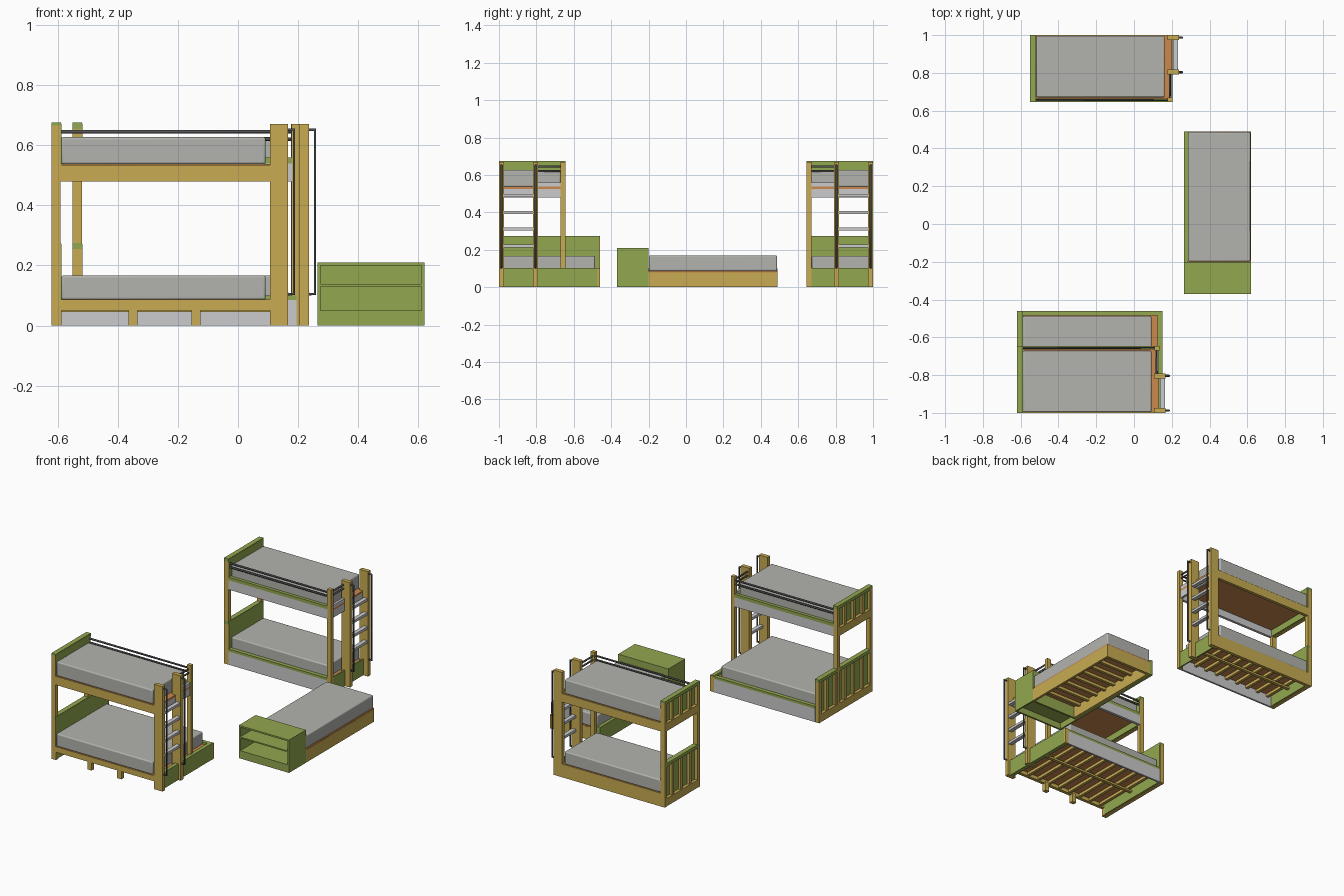
import bpy

cube = bpy.data.objects.get("Cube")
if cube:
    bpy.data.objects.remove(cube, do_unlink=True)


def material(name, rgb):
    m = bpy.data.materials.new(name)
    m.use_nodes = True
    m.diffuse_color = (*rgb, 1)
    m.node_tree.nodes["Principled BSDF"].inputs["Base Color"].default_value = (*rgb, 1)
    return m


GOLD = material("golden wood", (0.58, 0.41, 0.085))
GREEN = material("green paint", (0.29, 0.39, 0.08))
FABRIC = material("mattress grey", (0.45, 0.45, 0.42))
PANEL = material("pale grey", (0.6, 0.6, 0.61))
DECK = material("orange board", (0.6, 0.25, 0.075))
METAL = material("dark metal", (0.09, 0.09, 0.095))


def box(name, mat, xs, ys, zs, bevel=0):
    """Box spanning the given x, y and z ranges."""
    spans = (xs, ys, zs)
    bpy.ops.mesh.primitive_cube_add(size=1, location=[(a + b) / 2 for a, b in spans])
    o = bpy.context.object
    o.name = name
    o.scale = [abs(b - a) for a, b in spans]
    bpy.ops.object.transform_apply(location=False, rotation=False, scale=True)
    o.data.materials.append(mat)
    if bevel:
        mod = o.modifiers.new("soft edges", "BEVEL")
        mod.width, mod.segments = bevel, 3
        bpy.ops.object.shade_smooth_by_angle()
    return o


def tube(name, points, radius=0.006):
    """Round metal bar along a polyline."""
    c = bpy.data.curves.new(name, "CURVE")
    c.dimensions = "3D"
    c.bevel_depth, c.bevel_resolution, c.use_fill_caps = radius, 1, True
    s = c.splines.new("POLY")
    s.points.add(len(points) - 1)
    for p, q in zip(s.points, points):
        p.co = (*q, 1)
    o = bpy.data.objects.new(name, c)
    bpy.context.collection.objects.link(o)
    c.materials.append(METAL)


def bunk(label, dx, wall, side, low, legs):
    """Bunk bed; v runs from the wall side into the room, low is the lower depth."""
    up = 0.355

    def part(name, mat, xs, vs, zs, bevel=0):
        ys = [wall + side * v for v in vs]
        box(f"{label}_{name}", mat, [x + dx for x in xs], ys, zs, bevel)

    def bar(name, pts):
        tube(f"{label}_{name}", [(x + dx, wall + side * v, z) for x, v, z in pts])

    # Headboards: corner posts, inner panels, slats and caps
    for v in (0, up - 0.025):
        part("head_post", GOLD, (-0.62, -0.59), (v, v + 0.025), (0, 0.665))
    if low > up:
        part("low_head_post", GOLD, (-0.62, -0.592), (low - 0.025, low), (0, 0.265))
    for name, depth, z0, z1 in (("low", low, 0.0, 0.275), ("top", up, 0.48, 0.675)):
        part(name + "_head_panel", GREEN, (-0.6, -0.588), (0.004, depth - 0.004), (z0 + 0.003, z1 - 0.003))
        part(name + "_head_cap", GREEN, (-0.62, -0.589), (0, depth), (z1 - 0.02, z1))
        part(name + "_head_rail", GOLD, (-0.619, -0.595), (0.025, depth - 0.025), (z0, z0 + 0.05))
        count = round(depth / 0.09)
        for i in range(1, count):
            v = i * depth / count
            part(name + "_head_slat", GOLD, (-0.615, -0.598), (v - 0.011, v + 0.011), (z0 + 0.05, z1 - 0.02))

    # Lower bed
    part("low_wall_rail", GOLD, (-0.59, 0.11), (0, 0.02), (0.05 if legs else 0, 0.085))
    if legs:
        for x in (-0.602, -0.35, -0.14):
            part("leg", GOLD, (x - 0.015, x + 0.015), (0.001, 0.026), (0, 0.06))
    part("low_side_panel", PANEL, (-0.59, 0.125), (low - 0.012, low), (0, 0.085))
    part("low_side_trim", GREEN, (-0.59, 0.125), (low - 0.025, low), (0.085, 0.1))
    part("low_deck", DECK, (-0.59, 0.125), (0.004, low - 0.012), (0.074, 0.086))
    part("low_mattress", FABRIC, (-0.588, 0.092), (0.004, low - 0.027), (0.086, 0.167), 0.007)
    for i in range(9):
        x = -0.56 + i * 0.08
        part("low_slat", GOLD, (x - 0.009, x + 0.009), (0.02, low - 0.012), (0.056, 0.074))
    part("low_beam", GOLD, (-0.59, 0.125), (low / 2 - 0.01, low / 2 + 0.01), (0.045, 0.058))
    part("footboard", GREEN, (0.125, 0.15 if legs else 0.134), (0.015, low - 0.003), (0, 0.103))
    part("foot_post", GOLD, (0.122, 0.151 if legs else 0.135), (low - 0.012, low), (0, 0.101))

    # Upper bed
    part("top_wall_rail", GOLD, (-0.59, 0.11), (0, 0.02), (0.48, 0.535))
    part("top_side_panel", PANEL, (-0.59, 0.11), (up - 0.017, up), (0.48, 0.54))
    part("top_side_trim", GREEN, (-0.59, 0.11), (up - 0.02, up), (0.54, 0.56))
    part("top_deck", DECK, (-0.59, 0.13), (0.005, up - 0.017), (0.526, 0.538))
    part("top_mattress", FABRIC, (-0.588, 0.092), (0.004, up - 0.026), (0.537, 0.627), 0.007)
    part("top_end_panel", PANEL, (0.115, 0.13), (0.02, up - 0.02), (0.48, 0.527))
    part("top_end_guard", PANEL, (0.115, 0.13), (0.205, up - 0.02), (0.527, 0.56))

    # End post and guard rails running round the corner
    part("corner_post", GOLD, (0.108, 0.135), (up - 0.025, up), (0, 0.67))
    for z in (0.62, 0.645):
        bar("guard_rail", [(-0.59, up - 0.011, z), (0.12, up - 0.011, z), (0.12, 0.2, z)])

    # Ladder: plank uprights, grab bars and rungs
    for v in (0.013, 0.196):
        part("ladder_upright", GOLD, (0.107, 0.167), (v - 0.013, v + 0.013), (0, 0.67))
        bar("grab_bar", [(0.14, v, 0.105), (0.186, v, 0.105), (0.186, v, 0.652), (0.14, v, 0.652)])
    for i in range(4):
        z = 0.22 + i * 0.09
        part("rung", PANEL, (0.137, 0.163), (0.026, 0.184), (z - 0.008, z + 0.008))


bunk("wide_bunk", 0, -1, 1, 0.54, True)
bunk("narrow_bunk", 0.07, 1, -1, 0.355, False)

# Single bed
for xs in ((0.285, 0.3), (0.605, 0.62)):
    box("single_side_rail", GOLD, xs, (-0.2, 0.49), (0, 0.08))
box("single_foot_rail", GOLD, (0.285, 0.62), (0.472, 0.49), (0, 0.08))
box("single_wall_board", GREEN, (0.265, 0.285), (-0.2, 0.49), (0, 0.1))
box("single_deck", DECK, (0.286, 0.619), (-0.2, 0.489), (0.074, 0.087))
box("single_mattress", FABRIC, (0.286, 0.616), (-0.198, 0.487), (0.087, 0.17), 0.007)
for i in range(8):
    y = -0.15 + i * 0.08
    box("single_slat", GOLD, (0.3, 0.605), (y - 0.009, y + 0.009), (0.056, 0.074))

# Bedside shelf unit, open to the front
for xs in ((0.265, 0.275), (0.61, 0.62)):
    box("shelf_side", GREEN, xs, (-0.37, -0.2), (0, 0.21))
box("shelf_back", GREEN, (0.275, 0.61), (-0.212, -0.2), (0, 0.21))
for z0, z1 in ((0.04, 0.05), (0.13, 0.138), (0.2, 0.21)):
    box("shelf_board", GREEN, (0.275, 0.61), (-0.37, -0.212), (z0, z1))
box("shelf_plinth", GREEN, (0.275, 0.61), (-0.37, -0.358), (0, 0.04))
